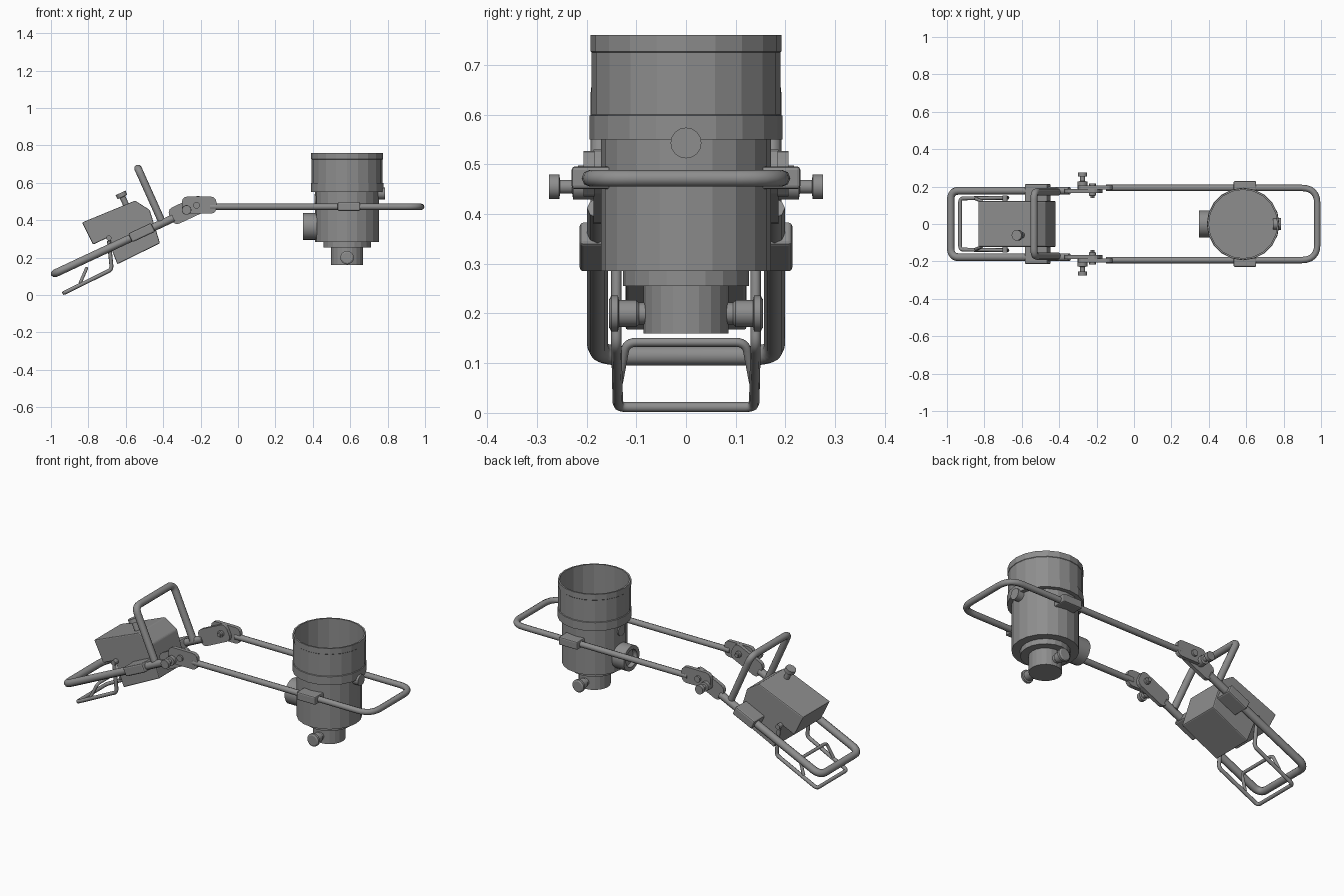
import bpy, bmesh, math
from mathutils import Vector

if "Cube" in bpy.data.objects:
    bpy.data.objects.remove(bpy.data.objects["Cube"])

V = Vector
TILT = math.atan2(0.292, 0.627)


def finish(name, bm, angle=30):
    bmesh.ops.recalc_face_normals(bm, faces=bm.faces)
    me = bpy.data.meshes.new(name)
    bm.to_mesh(me)
    bm.free()
    ob = bpy.data.objects.new(name, me)
    bpy.context.collection.objects.link(ob)
    if angle:
        bpy.context.view_layer.objects.active = ob
        ob.select_set(True)
        bpy.ops.object.shade_smooth_by_angle(angle=math.radians(angle))
        ob.select_set(False)
    return ob


def lathe(name, profile, origin, axis=(0, 0, 1), sides=20, angle=10):
    # profile: (radius, distance along axis)
    bm = bmesh.new()
    q = V((0, 0, 1)).rotation_difference(V(axis))
    rings = []
    for r, h in profile:
        n = 1 if r == 0 else sides
        rings.append([bm.verts.new(V(origin) + q @ V((
            r * math.cos(2 * math.pi * i / sides), r * math.sin(2 * math.pi * i / sides), h)))
            for i in range(n)])
    for a, b in zip(rings, rings[1:]):
        for i in range(sides):
            j = (i + 1) % sides
            f = [a[i % len(a)], a[j % len(a)], b[j % len(b)], b[i % len(b)]]
            bm.faces.new(list(dict.fromkeys(f)))
    return finish(name, bm, angle)


def slab(name, outline, y0, y1, bevel=0.0):
    # x-z outline extruded along y
    bm = bmesh.new()
    f = bm.faces.new([bm.verts.new((x, y0, z)) for x, z in outline])
    ext = bmesh.ops.extrude_face_region(bm, geom=[f])
    bmesh.ops.translate(bm, vec=(0, y1 - y0, 0),
                        verts=[v for v in ext['geom'] if isinstance(v, bmesh.types.BMVert)])
    bm.faces.ensure_lookup_table()
    if bevel:
        bmesh.ops.bevel(bm, geom=bm.edges[:], offset=bevel, segments=2, profile=0.5, affect='EDGES')
    return finish(name, bm, 0)


def box_outline(cx, cz, length, height, ang, r=0.0):
    # rotated rectangle, optionally with rounded corners
    c, s = math.cos(ang), math.sin(ang)
    pts = []
    for k, (sx, sz) in enumerate(((1, 1), (-1, 1), (-1, -1), (1, -1))):
        for i in range(4 if r else 1):
            a = math.pi / 2 * (k + i / 3)
            u = sx * (length / 2 - r) + r * math.cos(a)
            w = sz * (height / 2 - r) + r * math.sin(a)
            pts.append((cx + u * c - w * s, cz + u * s + w * c))
    return pts


def tube(name, pts, radius, fillet):
    # polyline with rounded corners, swept with a round section
    pts = [V(p) for p in pts]
    path = [pts[0]]
    for a, p, b in zip(pts, pts[1:], pts[2:]):
        s, e = p + (a - p).normalized() * fillet, p + (b - p).normalized() * fillet
        for k in range(7):
            t = k / 6
            path.append(s * (1 - t) ** 2 + p * 2 * t * (1 - t) + e * t * t)
    path.append(pts[-1])
    cu = bpy.data.curves.new(name, 'CURVE')
    cu.dimensions = '3D'
    cu.bevel_depth = radius
    cu.bevel_resolution = 2
    cu.use_fill_caps = True
    sp = cu.splines.new('POLY')
    sp.points.add(len(path) - 1)
    for q, p in zip(sp.points, path):
        q.co = (*p, 1)
    ob = bpy.data.objects.new(name, cu)
    bpy.context.collection.objects.link(ob)
    bpy.context.view_layer.objects.active = ob
    ob.select_set(True)
    bpy.ops.object.convert(target='MESH')
    bpy.ops.object.shade_smooth_by_angle(angle=math.radians(50))
    ob.select_set(False)


def u_tube(name, half, radius, fillet):
    # U frame: half path on +y, mirrored to -y
    tube(name, half + [(x, -y, z) for x, y, z in reversed(half)], radius, fillet)


# Tube frames
u_tube("long_frame", [(-0.15, 0.193, 0.472), (0.98, 0.193, 0.472)], 0.017, 0.085)
u_tube("tilted_frame", [(-0.345, 0.178, 0.412), (-0.98, 0.178, 0.115)], 0.021, 0.05)
u_tube("handle", [(-0.405, 0.172, 0.388), (-0.535, 0.172, 0.678)], 0.02, 0.04)

# Wire guard
u_tube("wire_guard", [(-0.69, 0.14, 0.29), (-0.675, 0.14, 0.137), (-0.93, 0.137, 0.0115)], 0.0105, 0.02)
u_tube("wire_brace", [(-0.845, 0.135, 0.062), (-0.81, 0.12, 0.142)], 0.009, 0.02)

# Canister: open cup, body and stepped base
CX = 0.583
lathe("canister", [(0, 0.16), (0.085, 0.16), (0.085, 0.255), (0.127, 0.255), (0.127, 0.285),
                   (0.171, 0.285), (0.171, 0.55), (0.194, 0.55), (0.194, 0.598), (0.19, 0.6),
                   (0.19, 0.725), (0.192, 0.727), (0.192, 0.76), (0.183, 0.76),
                   (0.183, 0.555), (0, 0.555)], (CX, 0, 0), sides=20)
lathe("side_port", [(0, 0.16), (0.072, 0.16), (0.072, 0.236), (0.05, 0.236), (0.05, 0.21),
                    (0, 0.21)], (CX, 0, 0.366), (-1, 0, 0), 18, 30)
lathe("side_button", [(0, 0.16), (0.031, 0.16), (0.031, 0.203), (0, 0.203)],
      (CX, 0, 0.543), (1, 0, 0), 16, 30)
lathe("rear_disc", [(0, 0.16), (0.031, 0.16), (0.031, 0.174), (0, 0.174)],
      (CX, 0, 0.51), (-1, 0, 0), 16, 30)

# Equipment box with offset lower part and its screw
slab("box_body", [(-0.834, 0.388), (-0.55, 0.505), (-0.472, 0.455), (-0.417, 0.277),
                  (-0.645, 0.165), (-0.70, 0.305), (-0.775, 0.27)], -0.122, 0.122, 0.006)
lathe("box_screw", [(0, 0), (0.016, 0), (0.016, 0.07), (0.029, 0.072), (0.029, 0.095), (0, 0.095)],
      (-0.588, -0.06, 0.46), (-0.42, 0, 0.907), 14, 30)

# Mirrored side hardware
for s, side in ((1, "back"), (-1, "front")):
    # hinge leaves
    slab("hinge_leaf_outer_" + side, box_outline(-0.208, 0.481, 0.185, 0.092, 0, 0.03),
         s * 0.184, s * 0.206)
    slab("hinge_leaf_inner_" + side, box_outline(-0.27, 0.455, 0.2, 0.095, TILT, 0.03),
         s * 0.165, s * 0.186)
    lathe("hinge_knob_" + side, [(0, 0.165), (0.026, 0.165), (0.026, 0.227), (0.014, 0.229),
                                 (0.014, 0.253), (0.025, 0.255), (0.025, 0.276), (0, 0.276)],
          (-0.275, 0, 0.455), (0, s, 0), 14, 30)
    lathe("hinge_pin_" + side, [(0, 0.14), (0.011, 0.14), (0.011, 0.15), (0.018, 0.152), (0.018, 0.165),
                                (0.013, 0.167), (0.013, 0.205), (0.018, 0.205), (0.018, 0.217),
                                (0, 0.217)], (-0.222, 0, 0.48), (0, s, 0), 12, 30)
    # clamps on both frames
    slab("canister_clamp_" + side, box_outline(0.593, 0.473, 0.12, 0.046, 0),
         s * 0.15, s * 0.23, 0.007)
    slab("box_clamp_" + side, box_outline(-0.515, 0.334, 0.135, 0.052, TILT),
         s * 0.115, s * 0.214, 0.008)
    # base knobs and wire pivots
    lathe("base_knob_" + side, [(0, 0.06), (0.022, 0.06), (0.022, 0.095), (0.027, 0.1), (0.027, 0.135),
                                (0.036, 0.137), (0.036, 0.15), (0.028, 0.155), (0, 0.155)],
          (CX, 0, 0.2), (0, s, 0), 16, 30)
    lathe("wire_pivot_" + side, [(0, 0.11), (0.014, 0.11), (0.014, 0.152), (0, 0.152)],
          (-0.69, 0, 0.305), (0, s, 0), 12, 30)

# Dark grey metal everywhere
metal = bpy.data.materials.new("dark_metal")
metal.diffuse_color = (0.27, 0.27, 0.27, 1)
metal.use_nodes = True
metal.node_tree.nodes["Principled BSDF"].inputs["Base Color"].default_value = metal.diffuse_color
for ob in bpy.data.objects:
    ob.data.materials.append(metal)
